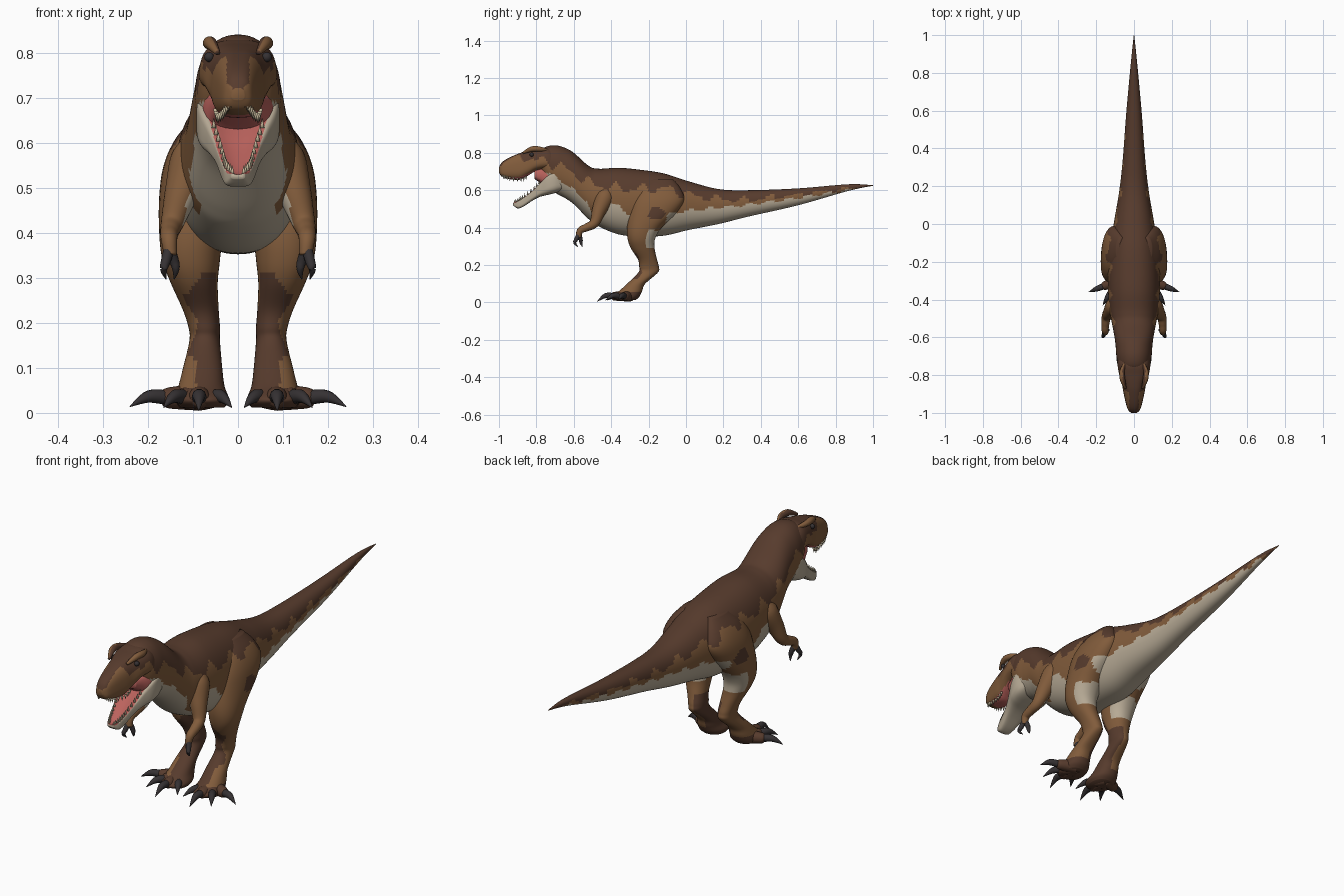
import bpy, bmesh, math
from mathutils import Vector, Matrix

cube = bpy.data.objects.get("Cube")
if cube:
    bpy.data.objects.remove(cube, do_unlink=True)

# Flat colours
DARK, BROWN, CREAM, CLAW, PINK, TOOTH = range(6)
mats = []
for label, rgb in (("dark brown hide", (.095, .044, .026)), ("tan hide", (.22, .106, .044)),
                   ("cream belly", (.47, .40, .30)), ("black claw", (.036, .031, .033)),
                   ("pink mouth", (.50, .125, .11)), ("ivory tooth", (.55, .47, .32))):
    m = bpy.data.materials.new(label)
    m.use_nodes = True
    m.diffuse_color = (*rgb, 1)
    m.node_tree.nodes["Principled BSDF"].inputs["Base Color"].default_value = (*rgb, 1)
    mats.append(m)


def finish(name, bm, rule, mirror=False):
    """Colour the faces by rule and make the object."""
    bmesh.ops.recalc_face_normals(bm, faces=bm.faces)
    for f in bm.faces:
        f.smooth = True
        f.material_index = rule(f.calc_center_median(), f.normal) if callable(rule) else rule
    me = bpy.data.meshes.new(name)
    bm.to_mesh(me)
    bm.free()
    for m in mats:
        me.materials.append(m)
    ob = bpy.data.objects.new(name, me)
    bpy.context.collection.objects.link(ob)
    if mirror:
        ob.modifiers.new("Mirror", 'MIRROR')
    return ob


def spline(rows, k):
    """Smooth curve through rows of numbers."""
    out = []
    for i in range(len(rows) - 1):
        a, b, c, d = (rows[min(max(i + j, 0), len(rows) - 1)] for j in (-1, 0, 1, 2))
        for s in range(k):
            t = s / k
            out.append([q + .5 * t * (r - p + t * (2*p - 5*q + 4*r - w + t * (3*(q - r) + w - p)))
                        for p, q, r, w in zip(a, b, c, d)])
    return out + [list(rows[-1])]


def skin(bm, rings):
    """Bridge rings of points into a closed skin."""
    vs = [[bm.verts.new(p) for p in ring] for ring in rings]
    n = len(vs[0])
    for a, b in zip(vs, vs[1:]):
        for i in range(n):
            bm.faces.new((a[i], a[(i + 1) % n], b[(i + 1) % n], b[i]))
    bm.faces.new(vs[0])
    bm.faces.new(vs[-1][::-1])


def section(n, e):
    """Unit superellipse."""
    def sp(v):
        return math.copysign(abs(v) ** (2 / e), v)
    return [(sp(math.cos(2 * math.pi * i / n)), sp(math.sin(2 * math.pi * i / n))) for i in range(n)]


def loft_y(name, rows, rule, n=40, k=7, e=2.2, taper=0, dent=0):
    """Rows of y, top, bottom, half width."""
    rings = []
    for y, top, bot, w in spline(rows, k):
        mid, h = (top + bot) / 2, (top - bot) / 2
        rings.append([(w * u * (1 - taper * v), y,
                       mid + h * (v - (dent * (1 - u * u) if v > 0 else 0))) for u, v in section(n, e)])
    bm = bmesh.new()
    skin(bm, rings)
    return finish(name, bm, rule)


def tube(bm, pts, n=16, k=6):
    """Round limb through points x, y, z, radius."""
    path = spline(pts, k)
    rings = []
    for i, p in enumerate(path):
        d = Vector(path[min(i + 1, len(path) - 1)][:3]) - Vector(path[max(i - 1, 0)][:3])
        q = d.to_track_quat('Z', 'Y')
        rings.append([Vector(p[:3]) + q @ Vector((u * p[3], v * p[3], 0)) for u, v in section(n, 2)])
    skin(bm, rings)


def lookup(table, y):
    for (a, p), (b, q) in zip(table, table[1:]):
        if y <= b:
            return p + (q - p) * (y - a) / (b - a)
    return table[-1][1]


# Hide pattern: dark back with a scalloped edge, tan flank, cream belly
back_edge = [(-1.1, .77), (-.9, .785), (-.8, .775), (-.7, .74), (-.6, .69), (-.5, .63), (-.36, .61),
             (-.1, .61), (.05, .565), (.3, .545), (.6, .575), (.9, .615), (1.1, .62)]
belly_edge = [(-1, .70), (-.75, .70), (-.68, .66), (-.6, .60), (-.53, .54), (-.5, .45), (-.47, .44),
              (-.44, .52), (-.36, .53), (-.32, .48), (-.25, .42), (-.1, .48), (.1, .50), (.3, .52),
              (.6, .56), (.9, .605), (1.1, .61)]


def is_dark(c):
    fade = .35 if c.y > .5 else .7 if c.y > .1 else 1
    return c.z > lookup(back_edge, c.y) + fade * (.022 * math.sin(46 * c.y) + .013 * math.sin(83 * c.y + 1))


def hide(c, nrm):
    if is_dark(c):
        return DARK
    chest = c.y < -.42 and abs(c.x) < .085 and c.z < .6 and nrm.z < 0
    return CREAM if chest or c.z < lookup(belly_edge, c.y) + .008 * math.sin(60 * c.y) else BROWN


body = [(-.79, .80, .73, .05), (-.75, .832, .64, .08), (-.70, .84, .588, .093), (-.65, .828, .56, .097),
        (-.60, .80, .525, .103), (-.52, .73, .445, .118), (-.465, .715, .406, .128), (-.36, .72, .364, .137),
        (-.25, .71, .353, .137), (-.12, .69, .357, .127), (.016, .647, .388, .105), (.176, .606, .42, .078),
        (.337, .60, .46, .06), (.6, .61, .52, .04), (.87, .632, .597, .015), (1, .627, .624, .001)]
loft_y("body_and_tail", body, hide, n=72, k=11)


# Skull with dark eye patches and pink palate
def skull_rule(c, nrm):
    if nrm.z < -.6 and c.z < .73 and abs(c.x) < .05 and -.95 < c.y:
        return PINK
    patch = ((c.y + .82) / .045) ** 2 + ((c.z - .785) / .022) ** 2 < 1
    ridge = abs(c.x) < .025 and nrm.z > .3 and c.y < -.85
    return DARK if patch or ridge or is_dark(c) else BROWN


skull = [(-1, .722, .695, .014), (-.985, .748, .674, .03), (-.95, .772, .661, .042), (-.89, .798, .656, .055),
         (-.85, .810, .675, .062), (-.80, .820, .703, .076), (-.74, .828, .71, .085), (-.68, .80, .70, .075)]
loft_y("skull", skull, skull_rule, n=56, k=8, e=2.8, taper=.12)


# Open lower jaw with a hollow pink floor
def jaw_rule(c, nrm):
    return PINK if nrm.z > .1 and abs(c.x) < .8 * (.035 + (c.y + .9) * .33) else CREAM


jaw = [(-.925, .535, .52, .015), (-.90, .55, .503, .03), (-.87, .57, .512, .038), (-.82, .61, .545, .052),
       (-.78, .655, .565, .07), (-.74, .70, .575, .088), (-.70, .72, .585, .092), (-.66, .70, .60, .08)]
loft_y("lower_jaw", jaw, jaw_rule, n=48, e=4, dent=.8)
loft_y("mouth_lining", [(-.81, .71, .66, .05), (-.78, .72, .64, .062), (-.74, .73, .61, .078),
                        (-.70, .73, .60, .08)], PINK, n=24, e=3)

# Teeth along both jaws
bm = bmesh.new()
for rows, upper, last in ((skull, True, -.85), (jaw, False, -.79)):
    for y, top, bot, w in spline(rows, 3):
        if y < last:
            for s in (-1, 1):
                z = bot - .002 if upper else top + .004
                turn = Matrix.Rotation(math.pi if upper else 0, 4, 'X')
                bmesh.ops.create_cone(bm, segments=6, radius1=.006, radius2=0, depth=.022, cap_ends=True,
                                      matrix=Matrix.Translation((s * w * .84, y + .008, z)) @ turn)
finish("teeth", bm, TOOTH)

# Brow ridges and eyes
bm = bmesh.new()
tube(bm, [(.045, -.87, .80, .006), (.06, -.825, .82, .014), (.063, -.78, .82, .013), (.045, -.73, .812, .005)])
finish("brow_ridge", bm, lambda c, nrm: DARK if nrm.x < -.2 else BROWN, True)
bm = bmesh.new()
bmesh.ops.create_uvsphere(bm, u_segments=16, v_segments=10, radius=.011,
                          matrix=Matrix.Translation((.064, -.825, .79)))
finish("eye", bm, CLAW, True)


# Hind legs, from the sole up to the hip: z, front, back, inner, outer
def leg_rule(c, nrm):
    wob = .012 * math.sin(55 * c.z) + .008 * math.sin(90 * c.y)
    if is_dark(c) or c.z < .055 or ((c.y + .16) / .045) ** 2 + ((c.z - .475) / .035) ** 2 < 1:
        return DARK
    if c.z < .31 and c.x < .10 + wob and (nrm.y < -.3 or (nrm.x < -.3 and c.z < .24)):
        return DARK
    if (nrm.y > .2 and .29 < c.z < .38 + wob) or (c.y > -.10 + wob and c.z < .48):
        return CREAM
    return BROWN


leg = [(.012, -.38, -.27, .03, .13), (.03, -.40, -.25, .02, .14), (.06, -.36, -.235, .03, .132),
       (.10, -.315, -.218, .035, .122), (.16, -.255, -.15, .04, .108), (.19, -.25, -.145, .04, .11),
       (.23, -.257, -.155, .043, .123), (.29, -.295, -.168, .045, .15), (.34, -.312, -.165, .04, .168),
       (.40, -.315, -.13, .035, .175), (.48, -.30, -.05, .04, .175), (.55, -.28, -.01, .04, .165),
       (.61, -.245, -.03, .04, .138), (.66, -.20, -.07, .04, .095)]
bm = bmesh.new()
skin(bm, [[((i + o) / 2 + (o - i) / 2 * u, (f + b) / 2 + (b - f) / 2 * v, z) for u, v in section(44, 2.2)]
          for z, f, b, i, o in spline(leg, 7)])
finish("hind_leg", bm, leg_rule, True)

# Splayed toes with curved claws
toes, claws = bmesh.new(), bmesh.new()
ankle = Vector((.085, -.30, .035))
for tip in ((.24, -.36, .014), (.165, -.43, .012), (.087, -.475, .005), (.014, -.42, .012)):
    tip = Vector(tip)
    d = (tip - ankle).normalized()
    root = tip - d * .085
    root.z = .033
    tube(toes, [(*ankle, .03), (*(ankle.lerp(root, .6)), .026), (*root, .021), (*(root + d * .012), .008)])
    mid = root + d * .04
    tube(claws, [(*(root - d * .006), .017), (mid.x, mid.y, .036, .014), (*tip, .001)], n=10)
finish("toes", toes, DARK, True)
finish("toe_claws", claws, CLAW, True)

# Small forearms with two clawed fingers
bm = bmesh.new()
tube(bm, [(.085, -.42, .61, .03), (.10, -.435, .56, .05), (.125, -.465, .49, .038), (.145, -.49, .425, .026),
          (.152, -.53, .402, .021), (.153, -.565, .385, .018), (.15, -.575, .35, .014)], n=24)
finish("forearm", bm, lambda c, nrm: CREAM if nrm.x < -.5 and c.z < .52 and c.y > -.5 else BROWN, True)
bm = bmesh.new()
for dx, dy in ((-.008, .012), (.01, -.012)):
    tube(bm, [(.152, -.572, .368, .012), (.15 + dx, -.575 + dy, .338, .011),
              (.15 + dx * 1.5, -.578 + dy * 1.4, .318, .008), (.15 + dx, -.565 + dy, .297, .001)], n=10)
finish("finger_claws", bm, CLAW, True)
